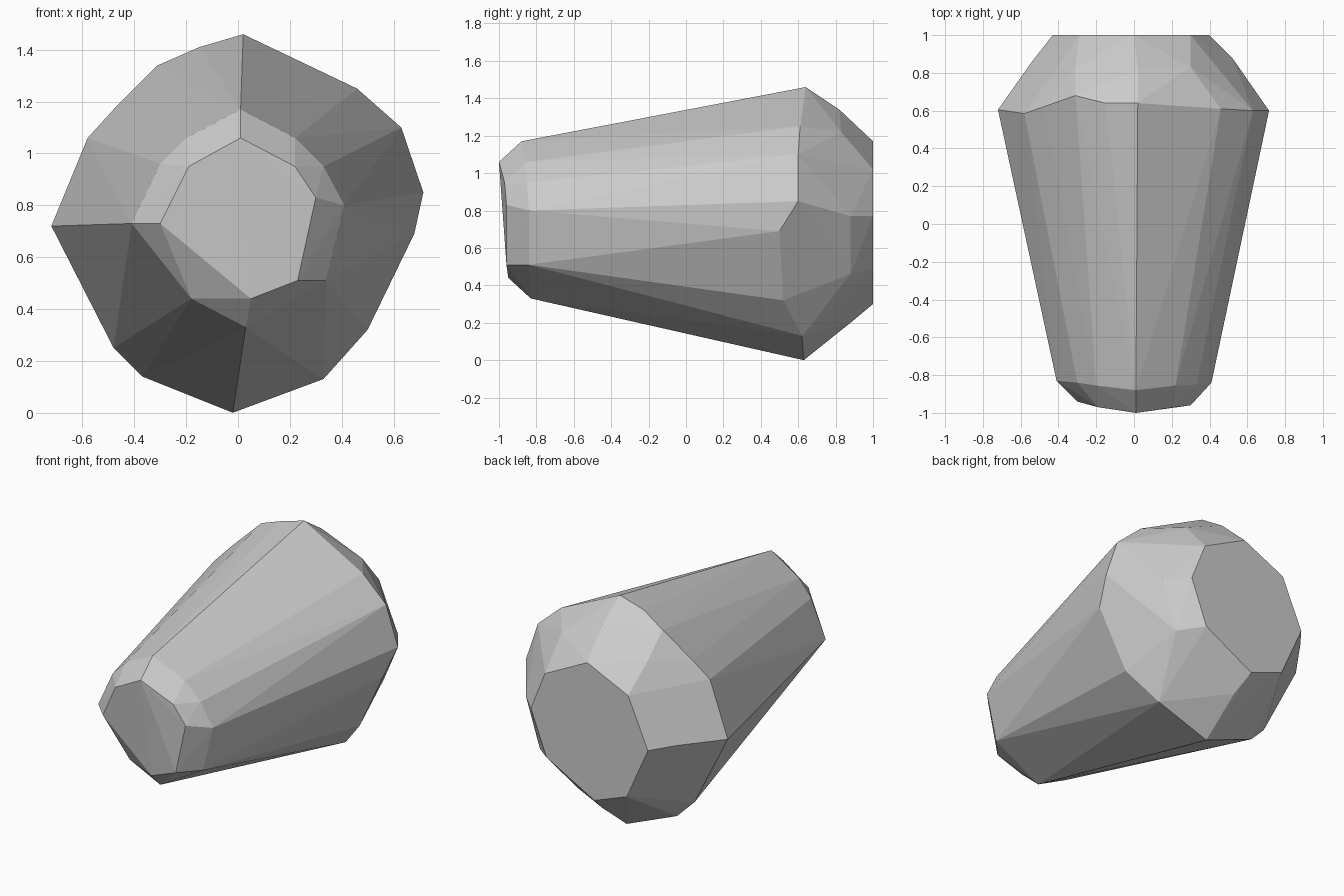
import bpy, bmesh, math

# Cross-sections of the tapered faceted stone, as (x, z, y)
tip = [(.01, 1.06, -1), (.22, .95, -.97), (.30, .83, -.96), (.23, .51, -.96),
       (.05, .44, -.95), (-.30, .73, -.94), (-.19, .95, -.97)]
neck = [(.01, 1.17, -.88), (.22, 1.06, -.855), (.33, .95, -.85), (.41, .80, -.84),
        (.34, .51, -.84), (.03, .33, -.83), (-.18, .44, -.84),
        (-.41, .73, -.83), (-.30, .96, -.84), (-.20, 1.06, -.855)]
girdle = [(.02, 1.46, .64), (.46, 1.25, .61), (.63, 1.10, .60), (.715, .85, .60),
          (.68, .69, .50), (.50, .32, .52), (.33, .13, .62), (-.02, 0, .63),
          (-.37, .14, .62), (-.48, .25, .60), (-.72, .72, .605), (-.58, 1.06, .585),
          (-.48, 1.17, .62), (-.31, 1.34, .68), (-.15, 1.41, .64)]
shoulder = [(.02, 1.34, .82), (.30, 1.22, .83), (.52, .77, .88), (.42, .46, .88),
            (-.02, .20, .88), (-.54, .73, .86), (-.31, 1.20, .83)]

# Flat butt end
butt = [(0, 1.17), (-.29, 1.035), (-.43, .72), (-.28, .385),
        (-.05, .30), (.29, .485), (.40, .77), (.30, 1.02)]

# Wrap the sections in a hull and merge nearly flat facets
bm = bmesh.new()
for x, z, y in tip + neck + girdle + shoulder + [(x, z, 1.0) for x, z in butt]:
    bm.verts.new((x, y, z))
hull = bmesh.ops.convex_hull(bm, input=bm.verts[:])
loose = {g for g in hull["geom_interior"] + hull["geom_unused"]
         if isinstance(g, bmesh.types.BMVert)}
bmesh.ops.delete(bm, geom=list(loose), context='VERTS')
bmesh.ops.dissolve_limit(bm, angle_limit=math.radians(2),
                         verts=bm.verts[:], edges=bm.edges[:])
bmesh.ops.recalc_face_normals(bm, faces=bm.faces[:])

mesh = bpy.data.meshes.new("tapered_stone")
bm.to_mesh(mesh)
bm.free()
stone = bpy.data.objects.new("tapered_stone", mesh)
bpy.context.collection.objects.link(stone)
